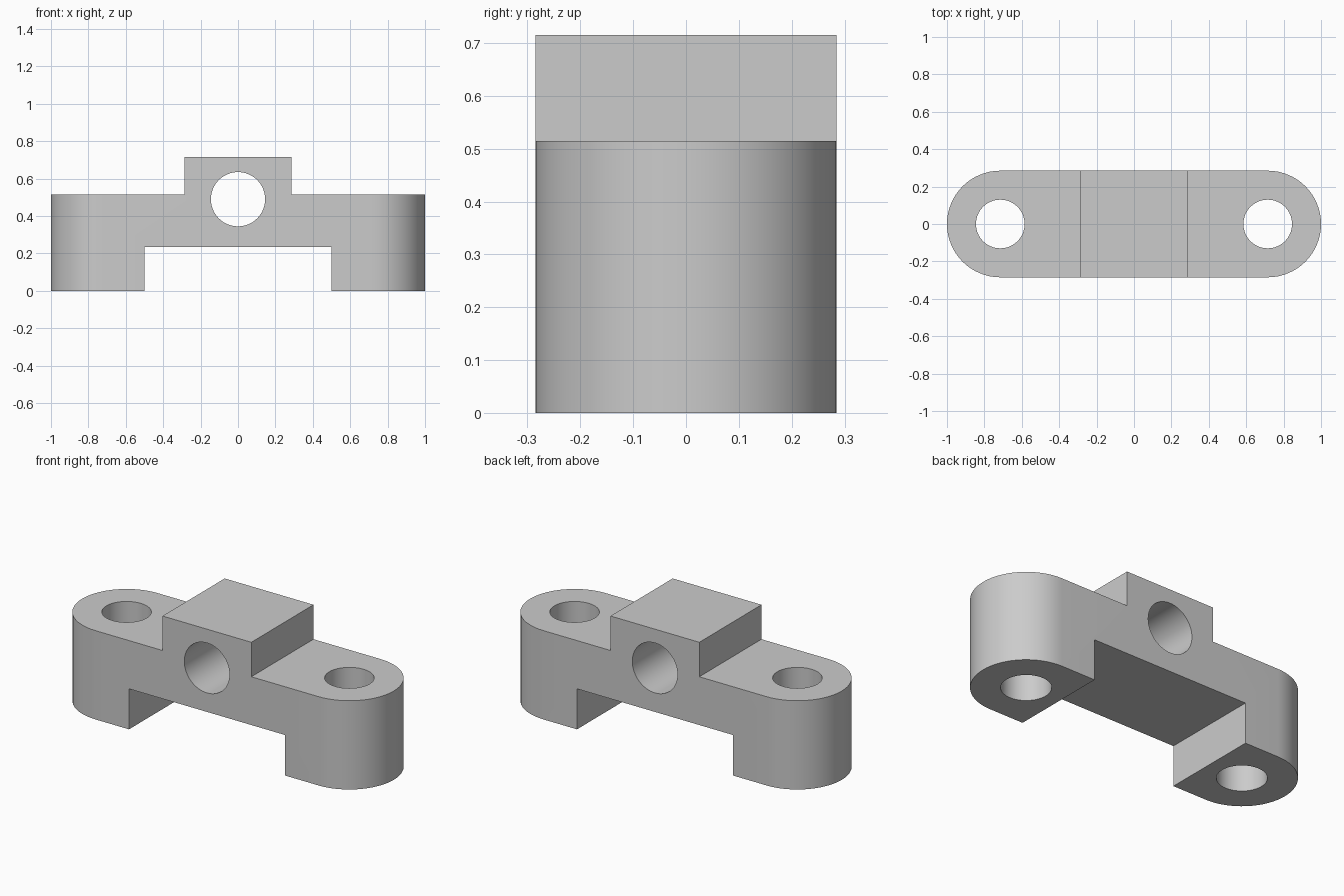
import bpy, bmesh, math
from mathutils import Vector

cube = bpy.data.objects.get("Cube")
if cube:
    bpy.data.objects.remove(cube, do_unlink=True)

HALF_DEPTH = 0.285      # also the radius of the rounded ends
EYE_X = 0.715           # bolt hole centres
SEGMENTS = 64

grey = bpy.data.materials.new("plain grey")
grey.use_nodes = True
grey.diffuse_color = (0.6, 0.6, 0.6, 1)
grey.node_tree.nodes["Principled BSDF"].inputs["Base Color"].default_value = (0.6, 0.6, 0.6, 1)


def prism(name, outline, offset):
    """Extrude a closed outline of 3D points along an offset."""
    bm = bmesh.new()
    face = bm.faces.new([bm.verts.new(p) for p in outline])
    moved = bmesh.ops.extrude_face_region(bm, geom=[face])["geom"]
    verts = [g for g in moved if isinstance(g, bmesh.types.BMVert)]
    bmesh.ops.translate(bm, verts=verts, vec=Vector(offset))
    bmesh.ops.recalc_face_normals(bm, faces=bm.faces[:])
    mesh = bpy.data.meshes.new(name)
    bm.to_mesh(mesh)
    bm.free()
    mesh.materials.append(grey)
    obj = bpy.data.objects.new(name, mesh)
    bpy.context.collection.objects.link(obj)
    return obj


def arc(radius, start, end, count):
    angles = [start + (end - start) * i / count for i in range(count + 1)]
    return [(radius * math.cos(a), radius * math.sin(a)) for a in angles]


def combine(target, tool, operation):
    """Apply a boolean and discard the tool."""
    mod = target.modifiers.new(operation, "BOOLEAN")
    mod.operation, mod.object, mod.solver = operation, tool, "EXACT"
    bpy.context.view_layer.objects.active = target
    bpy.ops.object.modifier_apply(modifier=mod.name)
    bpy.data.objects.remove(tool, do_unlink=True)


# Stepped bridge profile, mirrored about the centre
half = [(0.5, 0.235), (0.5, 0), (1.1, 0), (1.1, 0.515), (0.285, 0.515), (0.285, 0.715)]
profile = half + [(-x, z) for x, z in reversed(half)]
bracket = prism("mounting_bracket", [(x, -0.4, z) for x, z in profile], (0, 0.8, 0))

# Rounded plan shape
q = math.pi / 2
right_end = [(x + EYE_X, y) for x, y in arc(HALF_DEPTH, -q, q, SEGMENTS // 2)]
plan = right_end + [(-x, -y) for x, y in right_end]
combine(bracket, prism("plan_cutter", [(x, y, -0.1) for x, y in plan], (0, 0, 1)), "INTERSECT")

# Bolt holes
circle = arc(1, 0, 2 * math.pi, SEGMENTS)[:-1]
for side in (-1, 1):
    ring = [(side * EYE_X + 0.13 * c, 0.13 * s, -0.1) for c, s in circle]
    combine(bracket, prism("bolt_hole_cutter", ring, (0, 0, 1)), "DIFFERENCE")

# Cross bore through the raised block
ring = [(0.145 * c, -0.5, 0.49 + 0.145 * s) for c, s in circle]
combine(bracket, prism("bore_cutter", ring, (0, 1, 0)), "DIFFERENCE")

bpy.ops.object.select_all(action="DESELECT")
bracket.select_set(True)
bpy.context.view_layer.objects.active = bracket
bpy.ops.object.shade_smooth_by_angle(angle=math.radians(30))
